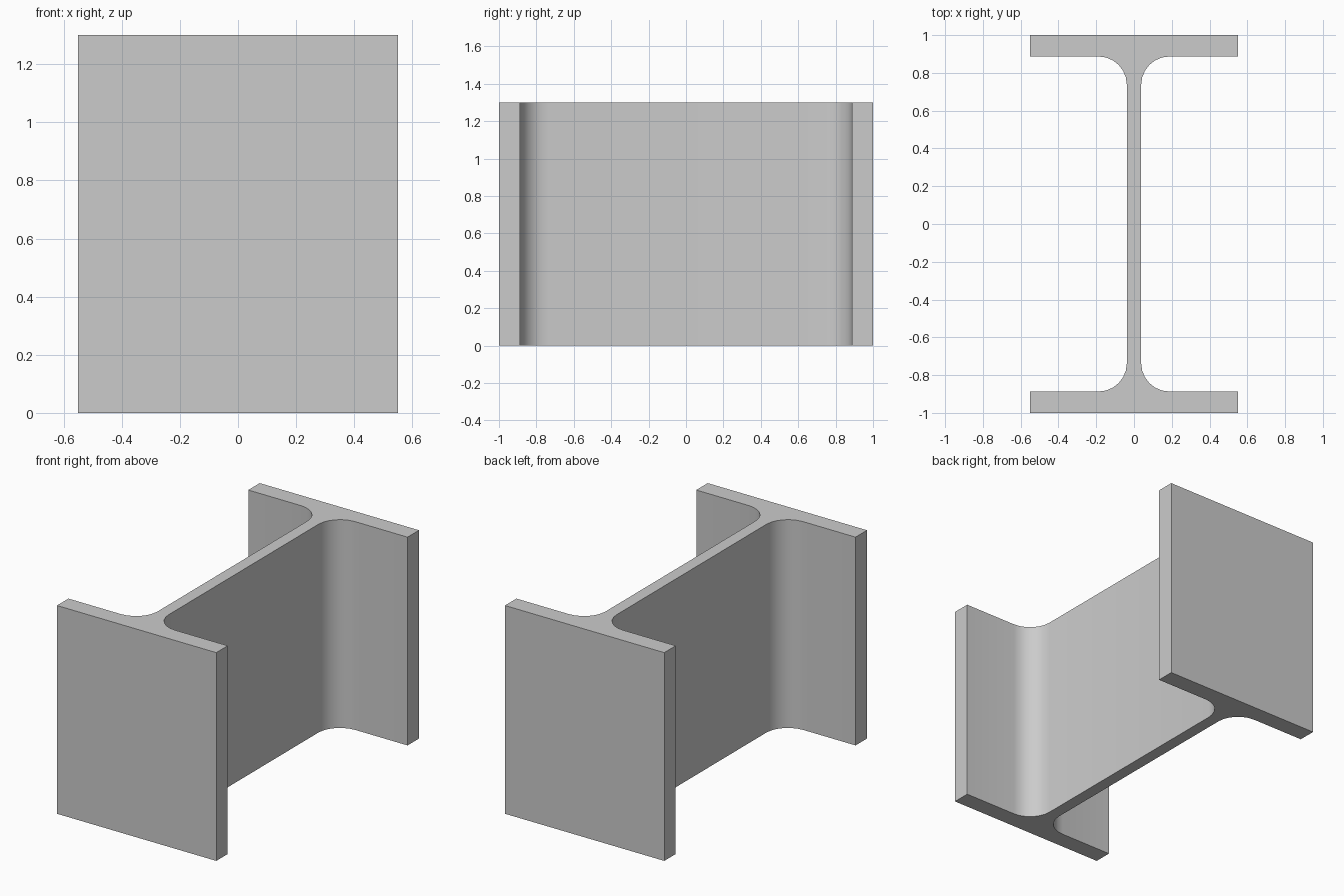
import bpy
import bmesh
from math import sin, cos, pi, radians

if "Cube" in bpy.data.objects:
    bpy.data.objects.remove(bpy.data.objects["Cube"], do_unlink=True)

HALF_WIDTH = 0.55     # flange half width
HALF_DEPTH = 1.0      # section half depth
FLANGE_INNER = 0.887  # inner face of flange
HALF_WEB = 0.038      # half web thickness
FILLET = 0.15         # root radius
LENGTH = 1.3
SEGMENTS = 6

steel = bpy.data.materials.new("steel_grey")
steel.use_nodes = True
colour = (0.6, 0.6, 0.6, 1.0)
steel.diffuse_color = colour
steel.node_tree.nodes["Principled BSDF"].inputs["Base Color"].default_value = colour

# Quarter profile: outer corner, flange edge, then the root fillet into the web
quarter = [(HALF_WIDTH, HALF_DEPTH), (HALF_WIDTH, FLANGE_INNER)]
for i in range(SEGMENTS + 1):
    a = pi / 2 * (1 + i / SEGMENTS)
    quarter.append((HALF_WEB + FILLET + FILLET * cos(a),
                    FLANGE_INNER - FILLET + FILLET * sin(a)))

# Mirror the quarter into the full section outline
right_half = quarter + [(x, -y) for x, y in reversed(quarter)]
outline = right_half + [(-x, y) for x, y in reversed(right_half)]

# Extrude the section upwards
bm = bmesh.new()
section = bm.faces.new([bm.verts.new((x, y, 0)) for x, y in outline])
extruded = bmesh.ops.extrude_face_region(bm, geom=[section], use_keep_orig=True)
top_verts = [v for v in extruded["geom"] if isinstance(v, bmesh.types.BMVert)]
bmesh.ops.translate(bm, verts=top_verts, vec=(0, 0, LENGTH))
bmesh.ops.recalc_face_normals(bm, faces=bm.faces)
mesh = bpy.data.meshes.new("i_beam")
bm.to_mesh(mesh)
bm.free()
mesh.materials.append(steel)

beam = bpy.data.objects.new("i_beam", mesh)
bpy.context.collection.objects.link(beam)

# Smooth fillets, sharp section edges
bpy.ops.object.select_all(action="DESELECT")
beam.select_set(True)
bpy.context.view_layer.objects.active = beam
bpy.ops.object.shade_smooth_by_angle(angle=radians(30))
